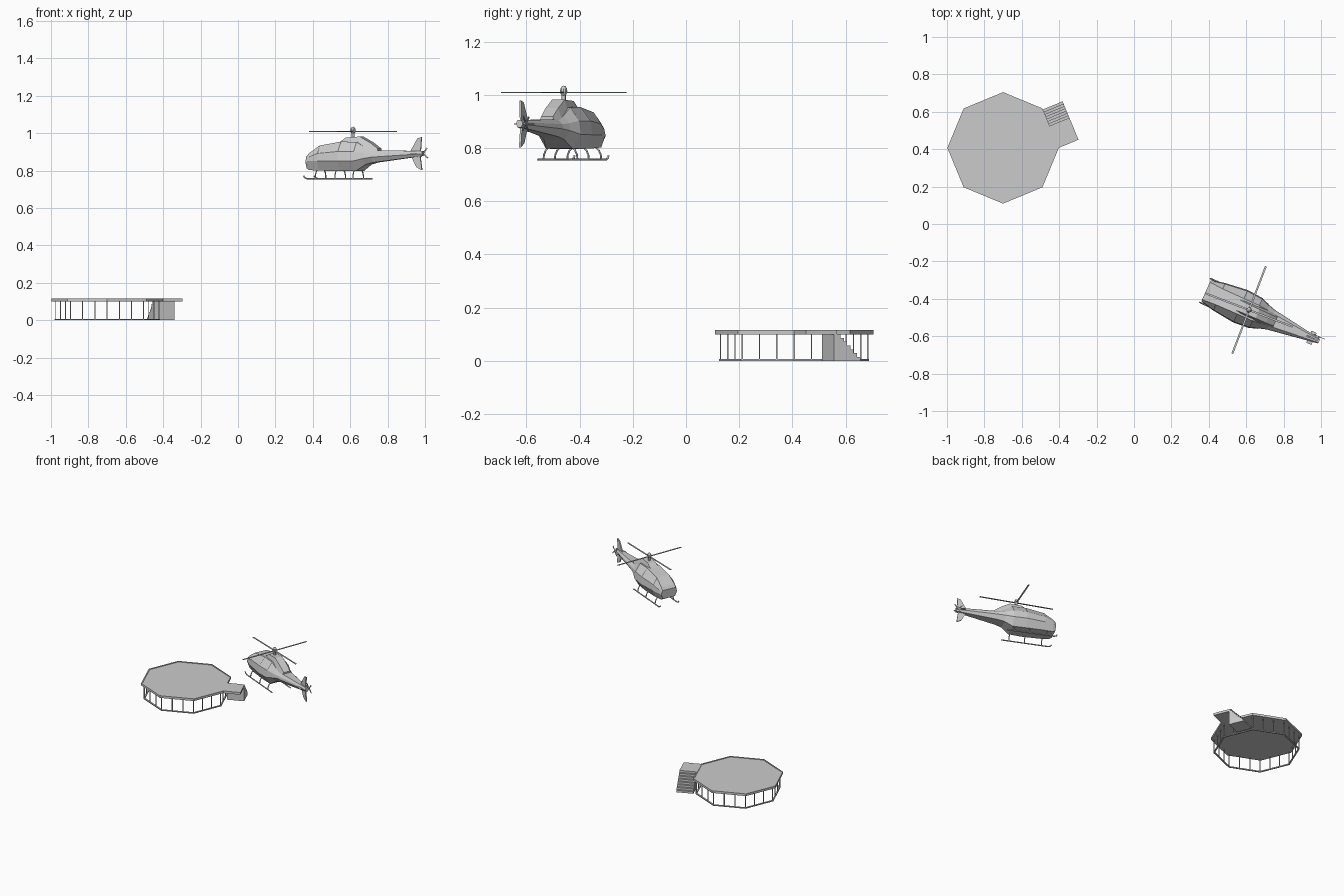
import bpy, bmesh, math
from mathutils import Matrix, Vector

if "Cube" in bpy.data.objects:
    bpy.data.objects.remove(bpy.data.objects["Cube"], do_unlink=True)

grey = bpy.data.materials.new("light_grey")
grey.use_nodes = True
grey.diffuse_color = (0.6, 0.6, 0.6, 1)
grey.node_tree.nodes["Principled BSDF"].inputs["Base Color"].default_value = (0.6, 0.6, 0.6, 1)

# Local frames: landing pad, boarding stairs, helicopter (local +x runs to the tail)
PAD = Matrix.Translation((-0.70, 0.407, 0))
STAIR = PAD @ Matrix.Rotation(math.radians(22.5), 4, 'Z')
HELI = Matrix.Translation((0.615, -0.46, 0)) @ Matrix.Rotation(math.radians(-24), 4, 'Z')


def finish(name, bm, frame):
    bmesh.ops.recalc_face_normals(bm, faces=bm.faces)
    mesh = bpy.data.meshes.new(name)
    bm.to_mesh(mesh)
    bm.free()
    mesh.materials.append(grey)
    obj = bpy.data.objects.new(name, mesh)
    bpy.context.collection.objects.link(obj)
    obj.matrix_world = frame
    return obj


def loft(name, rings, frame, closed=False):
    """Skin a list of equal point rings; cap the ends unless closed."""
    bm = bmesh.new()
    loops = [[bm.verts.new(p) for p in ring] for ring in rings]
    n = len(loops[0])
    pairs = list(zip(loops, loops[1:] + loops[:1])) if closed else list(zip(loops, loops[1:]))
    for a, b in pairs:
        for i in range(n):
            j = (i + 1) % n
            bm.faces.new((a[i], a[j], b[j], b[i]))
    if not closed:
        bm.faces.new(loops[0])
        bm.faces.new(loops[-1])
    return finish(name, bm, frame)


def prism(name, profile, lo, hi, frame):
    """Extrude an (x, z) profile along y."""
    return loft(name, [[(x, y, z) for x, z in profile] for y in (lo, hi)], frame)


def box(name, centre, size, frame):
    bm = bmesh.new()
    bmesh.ops.create_cube(bm, size=1, matrix=Matrix.Translation(centre) @ Matrix.Diagonal((*size, 1)))
    return finish(name, bm, frame)


def tube(name, points, radius, frame):
    curve = bpy.data.curves.new(name, 'CURVE')
    curve.dimensions = '3D'
    curve.bevel_depth = radius
    curve.bevel_resolution = 1
    curve.use_fill_caps = True
    spline = curve.splines.new('POLY')
    spline.points.add(len(points) - 1)
    for point, co in zip(spline.points, points):
        point.co = (*co, 1)
    curve.materials.append(grey)
    obj = bpy.data.objects.new(name, curve)
    bpy.context.collection.objects.link(obj)
    obj.matrix_world = frame


def octagon(r, z):
    return [(r * math.cos(i * math.pi / 4), r * math.sin(i * math.pi / 4), z) for i in range(8)]


# Landing pad: deck with a low rim, open foot ring, three post bays per side
loft("pad_deck", [octagon(r, z) for r, z in
                  ((0.298, 0.099), (0.298, 0.115), (0.290, 0.115), (0.290, 0.111))], PAD)
loft("pad_foot_ring", [octagon(r, z) for r, z in
                       ((0.282, 0), (0.282, 0.007), (0.272, 0.007), (0.272, 0))], PAD, True)
corners = [Vector(p) for p in octagon(0.277, 0.053)]
for side in range(8):
    for k in range(3):
        p = corners[side].lerp(corners[(side + 1) % 8], k / 3)
        box("pad_post", p, (0.005, 0.005, 0.1), PAD)

# Landing and solid stairs beside the pad
edge = 0.298 * math.cos(math.pi / 8)
box("stair_landing", (edge + 0.057, -0.057, 0.107), (0.114, 0.114, 0.016), STAIR)
steps, run, rise = 8, 0.0135, 0.115 / 8
profile = [(0, 0), (0, 0.115)]
for i in range(steps):
    profile += [((i + 1) * run, 0.115 - i * rise), ((i + 1) * run, 0.115 - (i + 1) * rise)]
profile.pop()
profile.append((steps * run, 0))
loft("stairs", [[(x, y, z) for y, z in profile] for x in (edge, edge + 0.114)], STAIR)

# Fuselage: faceted sections of (x, bottom z, chine z, top z, bottom, chine, top half width)
sections = [
    (-0.252, 0.813, 0.845, 0.874, 0.045, 0.060, 0.050),
    (-0.235, 0.803, 0.850, 0.893, 0.050, 0.067, 0.050),
    (-0.175, 0.800, 0.850, 0.934, 0.058, 0.080, 0.046),
    (-0.050, 0.797, 0.850, 0.955, 0.060, 0.095, 0.045),
    (0.040, 0.798, 0.852, 0.953, 0.055, 0.088, 0.045),
    (0.090, 0.832, 0.865, 0.922, 0.042, 0.068, 0.040),
    (0.130, 0.843, 0.872, 0.908, 0.036, 0.056, 0.034),
    (0.410, 0.878, 0.890, 0.905, 0.008, 0.013, 0.008),
]
rings = []
for x, zb, zc, zt, wb, wc, wt in sections:
    half = [(wb, zb), (wc, zc), (wc * 0.93, zc + (zt - zc) * 0.5), (wt, zt)]
    rings.append([(x, w, z) for w, z in half] + [(x, -w, z) for w, z in reversed(half)])
fuselage = loft("fuselage", rings, HELI)

# Cabin windows: inset panes on the upper sides of the cabin
bm = bmesh.new()
bm.from_mesh(fuselage.data)
panes = [f for f in bm.faces if -0.22 < f.calc_center_median().x < 0
         and f.calc_center_median().z > 0.88 and 0.3 < abs(f.normal.y)]
bmesh.ops.inset_individual(bm, faces=panes, thickness=0.006, depth=-0.0015)
bm.to_mesh(fuselage.data)
bm.free()

# Engine housing
housing = [(-0.075, 0.945, 0.030, 0.050), (-0.030, 0.977, 0.028, 0.055),
           (0.050, 0.982, 0.026, 0.055), (0.110, 0.950, 0.026, 0.048),
           (0.155, 0.918, 0.024, 0.036)]
loft("engine_housing", [[(x, wb, 0.89), (x, wt, z), (x, -wt, z), (x, -wb, 0.89)]
                        for x, z, wt, wb in housing], HELI)

# Main rotor: mast, rounded hub and four blades
tube("rotor_mast", [(0, 0, 0.97), (0, 0, 1.02)], 0.008, HELI)
bm = bmesh.new()
bmesh.ops.create_uvsphere(bm, u_segments=10, v_segments=6, radius=1,
                          matrix=Matrix.Translation((0, 0, 1.015)) @ Matrix.Diagonal((0.014, 0.014, 0.02, 1)))
finish("rotor_hub", bm, HELI)
for k in range(4):
    spin = HELI @ Matrix.Rotation(math.radians(3 + 90 * k), 4, 'Z')
    box("rotor_blade", (0.126, 0, 1.009), (0.25, 0.010, 0.003), spin)

# Tail: swept fins, stabilizer and small side rotor
prism("upper_fin", [(0.335, 0.900), (0.378, 0.972), (0.402, 0.979), (0.396, 0.895)], -0.004, 0.004, HELI)
prism("lower_fin", [(0.340, 0.880), (0.372, 0.818), (0.405, 0.802), (0.392, 0.890)], -0.004, 0.004, HELI)
box("stabilizer", (0.365, 0, 0.890), (0.030, 0.070, 0.004), HELI)
tube("tail_rotor_shaft", [(0.400, 0, 0.892), (0.400, 0.022, 0.892)], 0.004, HELI)
for k in range(2):
    turn = HELI @ Matrix.Translation((0.400, 0.022, 0.892)) @ Matrix.Rotation(math.radians(40 + 90 * k), 4, 'Y')
    box("tail_rotor_blade", (0, 0, 0), (0.007, 0.003, 0.075), turn)

# Skids with upturned toes and curved struts
for s in (-1, 1):
    tube("skid", [(-0.258, s * 0.07, 0.772), (-0.252, s * 0.07, 0.763), (-0.238, s * 0.07, 0.757),
                  (0.082, s * 0.07, 0.757)], 0.004, HELI)
    for x in (-0.19, -0.075, 0.03):
        tube("skid_strut", [(x, s * 0.045, 0.805), (x, s * 0.060, 0.792),
                            (x, s * 0.068, 0.775), (x, s * 0.07, 0.757)], 0.0035, HELI)
